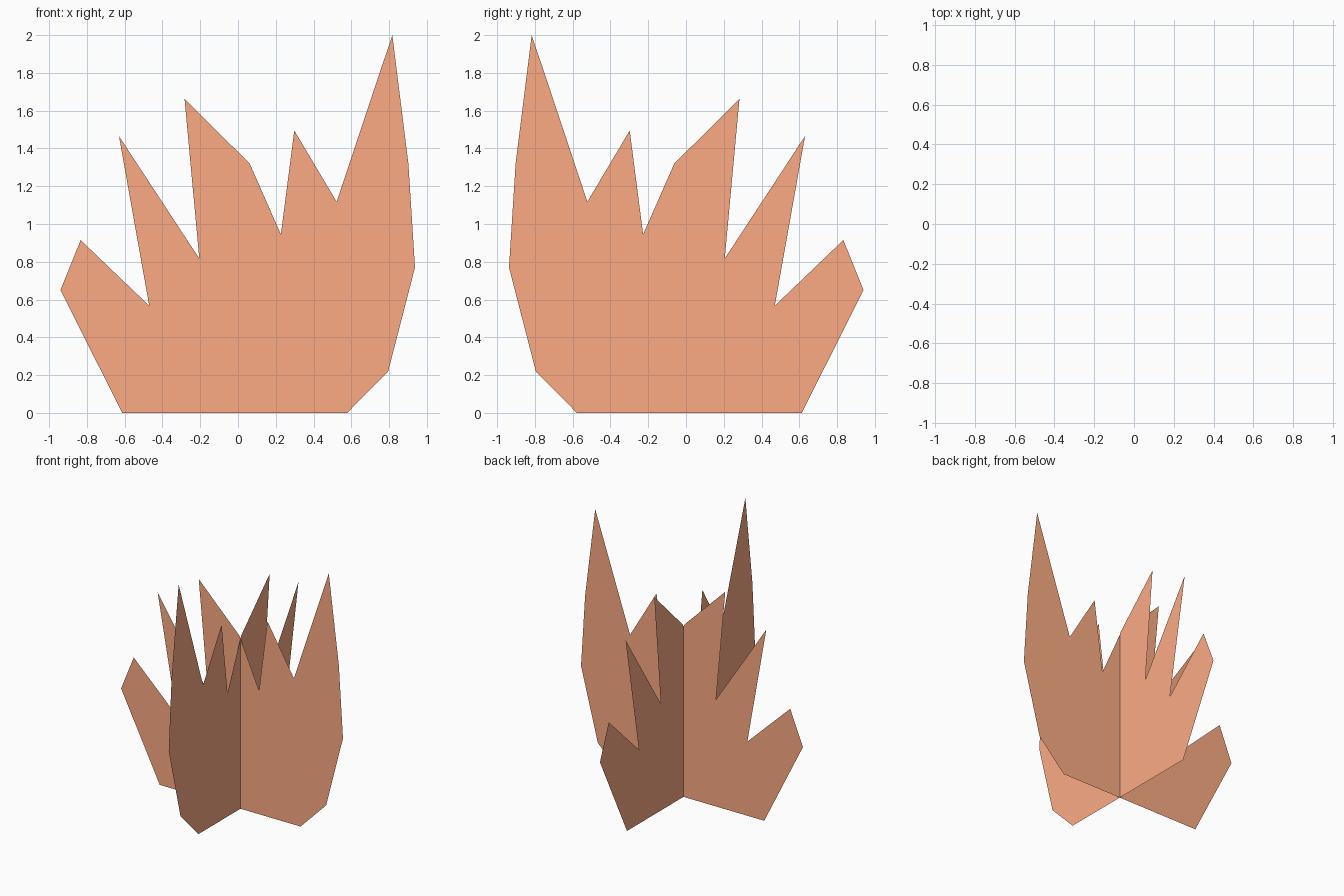
import bpy, bmesh, math
from mathutils import Matrix, Vector

if "Cube" in bpy.data.objects:
    bpy.data.objects.remove(bpy.data.objects["Cube"])

# Jagged leaf outline in the x-z plane, clockwise from bottom left
OUTLINE = [(-0.613, 0), (-0.94, 0.65), (-0.833, 0.915), (-0.47, 0.567),
           (-0.63, 1.465), (-0.205, 0.817), (-0.283, 1.662), (0.062, 1.32),
           (0.227, 0.945), (0.298, 1.495), (0.522, 1.118), (0.817, 2.0),
           (0.902, 1.32), (0.937, 0.77), (0.795, 0.22), (0.578, 0)]
PIVOT = Vector((0.07, -0.07, 0))  # line where the two sheets cross

leaf = bpy.data.materials.new("leaf_orange")
leaf.diffuse_color = (0.975, 0.41, 0.234, 1)
leaf.use_nodes = True
leaf.node_tree.nodes["Principled BSDF"].inputs["Base Color"].default_value = leaf.diffuse_color


def leaf_card(name, angle):
    """Flat leaf sheet turned about the crossing line."""
    bm = bmesh.new()
    # Reversed so the sheet faces the front
    bm.faces.new([bm.verts.new((x, PIVOT.y, z)) for x, z in reversed(OUTLINE)])
    bm.normal_update()
    bmesh.ops.triangulate(bm, faces=bm.faces[:])
    bmesh.ops.rotate(bm, verts=bm.verts, cent=PIVOT,
                     matrix=Matrix.Rotation(angle, 3, 'Z'))
    mesh = bpy.data.meshes.new(name)
    bm.to_mesh(mesh)
    bm.free()
    mesh.materials.append(leaf)
    bpy.context.collection.objects.link(bpy.data.objects.new(name, mesh))


# Two crossed sheets
leaf_card("leaf_card_front", 0)
leaf_card("leaf_card_side", -math.pi / 2)
